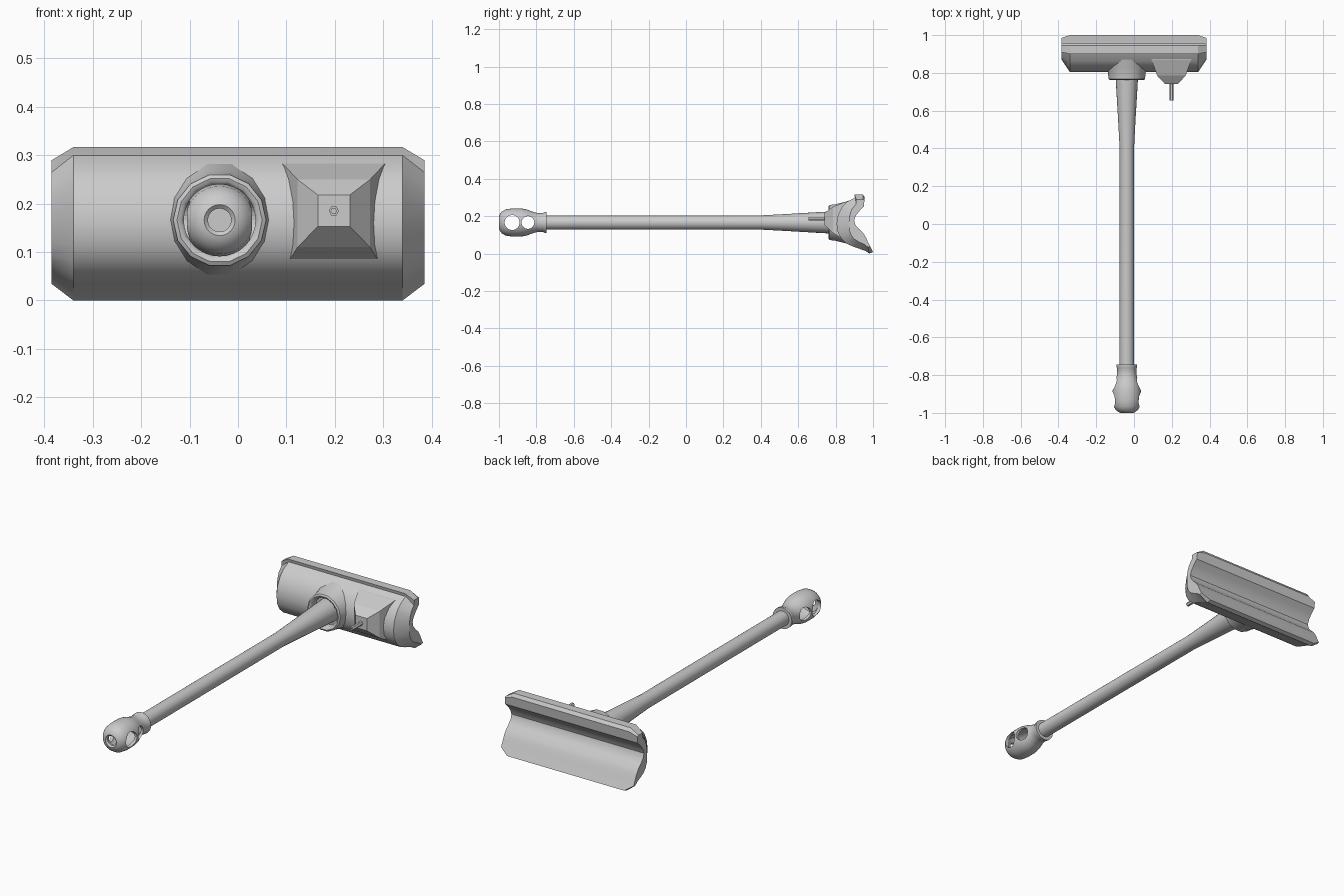
import bpy, bmesh, math
from mathutils import Matrix, Vector

if "Cube" in bpy.data.objects:
    bpy.data.objects.remove(bpy.data.objects["Cube"])

grey = bpy.data.materials.new("plain grey")
grey.diffuse_color = (0.6, 0.6, 0.6, 1)
grey.use_nodes = True
grey.node_tree.nodes["Principled BSDF"].inputs["Base Color"].default_value = grey.diffuse_color
AX, AZ = -0.038, 0.166          # handle axis position


def finish(name, bm, angle=35):
    bmesh.ops.remove_doubles(bm, verts=bm.verts, dist=1e-5)
    bmesh.ops.recalc_face_normals(bm, faces=bm.faces)
    me = bpy.data.meshes.new(name)
    bm.to_mesh(me)
    bm.free()
    me.materials.append(grey)
    ob = bpy.data.objects.new(name, me)
    bpy.context.collection.objects.link(ob)
    if angle:
        bpy.ops.object.select_all(action='DESELECT')
        ob.select_set(True)
        bpy.context.view_layer.objects.active = ob
        bpy.ops.object.shade_smooth_by_angle(angle=math.radians(angle))
    return ob


def loft(name, rings, angle=35):
    """Skin closed rings of equal length and cap both ends."""
    bm = bmesh.new()
    vs = [[bm.verts.new(p) for p in ring] for ring in rings]
    n = len(vs[0])
    for a, b in zip(vs, vs[1:]):
        for i in range(n):
            bm.faces.new((a[i], a[(i + 1) % n], b[(i + 1) % n], b[i]))
    bm.faces.new(vs[0][::-1])
    bm.faces.new(vs[-1])
    return finish(name, bm, angle)


def lathe(name, profile, sides, closed=False, x=AX, z=AZ, angle=35):
    """Revolve (y, radius) points about an axis along y."""
    bm = bmesh.new()
    pts = [bm.verts.new((x + r, y, z)) for y, r in profile]
    pairs = list(zip(pts, pts[1:])) + ([(pts[-1], pts[0])] if closed else [])
    edges = [bm.edges.new(p) for p in pairs]
    bmesh.ops.spin(bm, geom=pts + edges, cent=(x, 0, z), axis=(0, 1, 0),
                   angle=2 * math.pi, steps=sides, use_merge=True)
    return finish(name, bm, angle)


# Head: profile in y, z with rounded front, upper lip, groove and lower jaw
front = [(0.96, 0.014), (0.90, 0.035), (0.86, 0.052), (0.83, 0.08),
         (0.811, 0.115), (0.805, 0.16), (0.812, 0.205), (0.835, 0.25),
         (0.862, 0.277), (0.905, 0.30)]
back = [(0.90, 0.317), (0.945, 0.317), (0.956, 0.30), (0.95, 0.25),
        (0.928, 0.228), (0.908, 0.203), (0.899, 0.178), (0.905, 0.155),
        (0.923, 0.133), (0.945, 0.113), (0.96, 0.09), (0.97, 0.068),
        (1.0, 0.008), (0.98, 0.0)]
outer = front + back
# end outline: front and tips drawn inward to form the chamfer
tips = {0: (0.955, 0.048), 1: (0.925, 0.062), 2: (0.90, 0.077), 3: (0.885, 0.095),
        4: (0.875, 0.12), 5: (0.872, 0.16), 6: (0.874, 0.195),
        7: (0.88, 0.22), 8: (0.888, 0.24), 9: (0.91, 0.265),
        10: (0.91, 0.29), 11: (0.945, 0.29), 12: (0.954, 0.285),
        22: (0.985, 0.038), 23: (0.972, 0.034)}
inner = [tips.get(i, p) for i, p in enumerate(outer)]
loft("head", [[(x, y, z) for y, z in prof] for x, prof in
              ((-0.385, inner), (-0.34, outer), (0.34, outer), (0.385, inner))], 25)

# Side boss: stepped pyramid on the front of the head
boss = [(0.74, 0.165, 0.231, 0.153, 0.218), (0.785, 0.123, 0.273, 0.110, 0.250),
        (0.87, 0.092, 0.304, 0.060, 0.283), (0.88, 0.092, 0.304, 0.060, 0.283)]
loft("side_boss", [[(a, y, c), (b, y, c), (b, y, d), (a, y, d)]
                   for y, a, b, c, d in boss], 0)

# Pin standing out of the boss
lathe("pin", [(0.75, 0), (0.75, 0.0105), (0.655, 0.0105), (0.655, 0.006),
              (0.665, 0.006), (0.665, 0)], 6, x=0.198, z=0.185, angle=0)

# Socket collar with flared skirt and recessed mouth
lathe("collar", [(0.80, 0.0), (0.80, 0.073), (0.772, 0.075), (0.765, 0.08),
                 (0.762, 0.088), (0.767, 0.096), (0.80, 0.1), (0.83, 0.108),
                 (0.875, 0.12), (0.88, 0.0)], 14)

# Handle, thickening toward the head
lathe("handle", [(-0.80, 0), (-0.80, 0.023), (-0.80, 0.038), (0.40, 0.038),
                 (0.55, 0.046), (0.70, 0.055), (0.81, 0.061), (0.81, 0)], 24)

# Hollow end knob with neck rim and open tip
knob = lathe("end_knob", [
    (-0.745, 0.038), (-0.745, 0.055), (-0.757, 0.055), (-0.765, 0.051),
    (-0.80, 0.052), (-0.825, 0.060), (-0.85, 0.069), (-0.88, 0.075),
    (-0.93, 0.075), (-0.965, 0.070), (-0.985, 0.058), (-0.997, 0.042),
    (-1.0, 0.032), (-0.993, 0.024), (-0.98, 0.026), (-0.97, 0.05),
    (-0.95, 0.06), (-0.88, 0.062), (-0.84, 0.053), (-0.80, 0.038)], 32, closed=True)

# Cross holes through the knob
for name, y, r in (("front_hole_cutter", -0.93, 0.04), ("rear_hole_cutter", -0.845, 0.034)):
    bm = bmesh.new()
    bmesh.ops.create_cone(
        bm, cap_ends=True, segments=28, radius1=r, radius2=r, depth=0.3,
        matrix=Matrix.Translation(Vector((AX, y, AZ))) @ Matrix.Rotation(math.pi / 2, 4, 'Y'))
    cutter = finish(name, bm, 0)
    cutter.hide_render = True
    cutter.hide_set(True)
    mod = knob.modifiers.new(name, 'BOOLEAN')
    mod.operation = 'DIFFERENCE'
    mod.solver = 'EXACT'
    mod.object = cutter
